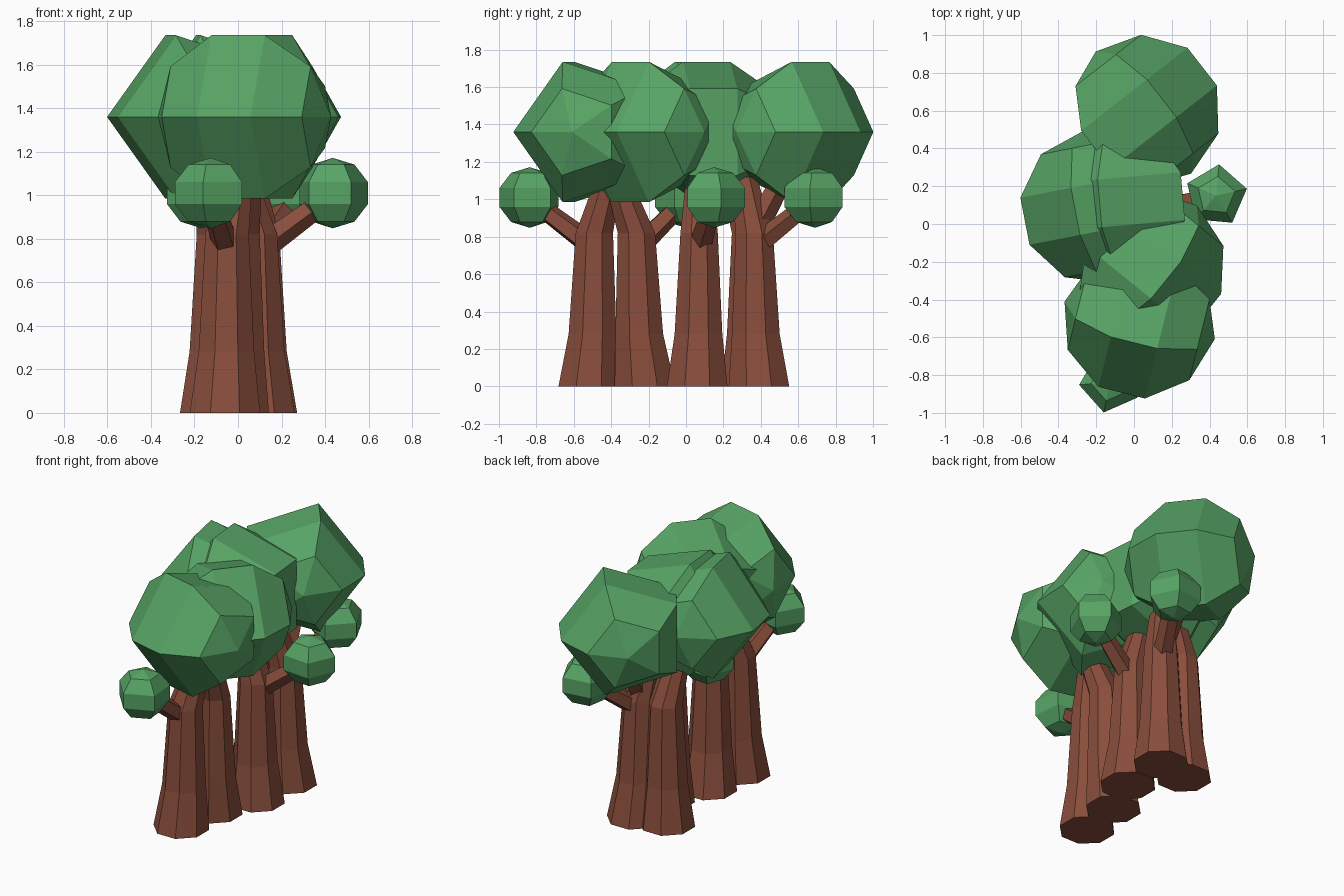
import bpy, bmesh, math
from mathutils import Vector

if "Cube" in bpy.data.objects:
    bpy.data.objects.remove(bpy.data.objects["Cube"])


def material(name, color):
    m = bpy.data.materials.new(name)
    m.diffuse_color = (*color, 1)
    m.use_nodes = True
    m.node_tree.nodes["Principled BSDF"].inputs["Base Color"].default_value = m.diffuse_color
    return m


LEAF = material("leaf", (0.095, 0.37, 0.13))
BARK = material("bark", (0.25, 0.075, 0.045))
Z = Vector((0, 0, 1))


def loft(name, rings, sides, u, v, mat):
    """Skin regular polygons (centre, radius) lying in the plane u, v."""
    bm = bmesh.new()
    loops = []
    for c, r in rings:
        loops.append([bm.verts.new(Vector(c) + r * (u * math.cos(t) + v * math.sin(t)))
                      for t in (2 * math.pi * i / sides for i in range(sides))])
    for a, b in zip(loops, loops[1:]):
        for i in range(sides):
            j = (i + 1) % sides
            bm.faces.new((a[i], a[j], b[j], b[i]))
    bm.faces.new(loops[0][::-1])
    bm.faces.new(loops[-1])
    bmesh.ops.remove_doubles(bm, verts=bm.verts, dist=1e-4)
    bmesh.ops.recalc_face_normals(bm, faces=bm.faces)
    me = bpy.data.meshes.new(name)
    bm.to_mesh(me)
    bm.free()
    me.materials.append(mat)
    ob = bpy.data.objects.new(name, me)
    bpy.context.collection.objects.link(ob)


def foliage(name, centre, radius, length, axis, u):
    """Five-sided, five-band low-poly ball with its poles along axis."""
    rings = [(Vector(centre) - axis * length * math.cos(k * math.pi / 5),
              radius * math.sin(k * math.pi / 5)) for k in range(6)]
    loft(name, rings, 5, u, axis.cross(u), LEAF)


def branch(name, a, b, r0, r1):
    a, b = Vector(a), Vector(b)
    d = (b - a).normalized()
    u = d.cross(Z).normalized()
    loft(name, [(a, r0), (b, r1)], 5, u, d.cross(u), BARK)


def heading(deg):
    return Vector((math.cos(math.radians(deg)), math.sin(math.radians(deg)), 0))


# per tree: base, bend, top (x, y), small ball (x, y), crown (x, y), crown heading
trees = [
    ((-0.06, -0.52), (-0.05, -0.49), (0.00, -0.41), (-0.125, -0.835), (0.03, -0.51), -104),
    ((-0.02, -0.22), (0.00, -0.265), (0.04, -0.37), (-0.165, 0.00), (0.075, -0.22), -39),
    ((0.10, 0.06), (0.08, 0.07), (0.00, 0.07), (0.435, 0.15), (-0.06, 0.12), 185),
    ((0.11, 0.39), (0.09, 0.365), (0.04, 0.31), (0.26, 0.69), (0.05, 0.59), 38),
    ((-0.105, 0.35), (-0.09, 0.345), (-0.12, 0.25), None, (-0.19, 0.09), 191),
]

for n, (base, bend, top, ball, crown, head) in enumerate(trees, 1):
    bx, by = bend
    # trunk: flared foot, slim waist, bent top
    mid = [(p + 2 * q) / 3 for p, q in zip(base, bend)]
    loft(f"trunk_{n}", [((*base, 0), 0.175), ((*mid, 0.28), 0.138),
                        ((*bend, 0.82), 0.108), ((*top, 1.12), 0.075)],
         8, heading(22.5), heading(112.5), BARK)
    # low limb carrying the upright small ball
    if ball:
        out = Vector((ball[0] - bx, ball[1] - by, 0)).normalized()
        branch(f"side_branch_{n}", (bx, by, 0.74), (*ball, 1.0), 0.065, 0.05)
        foliage(f"small_foliage_{n}", (*ball, 1.01), 0.175, 0.162, Z, out)
    # large crown lies on its side
    u = heading(head)
    foliage(f"crown_{n}", (*crown, 1.36), 0.415, 0.41, Z.cross(u), u)

# fork of the rear tree reaching into its crown
branch("crown_branch", (0.09, 0.36, 0.82), (0.06, 0.56, 1.2), 0.07, 0.055)
